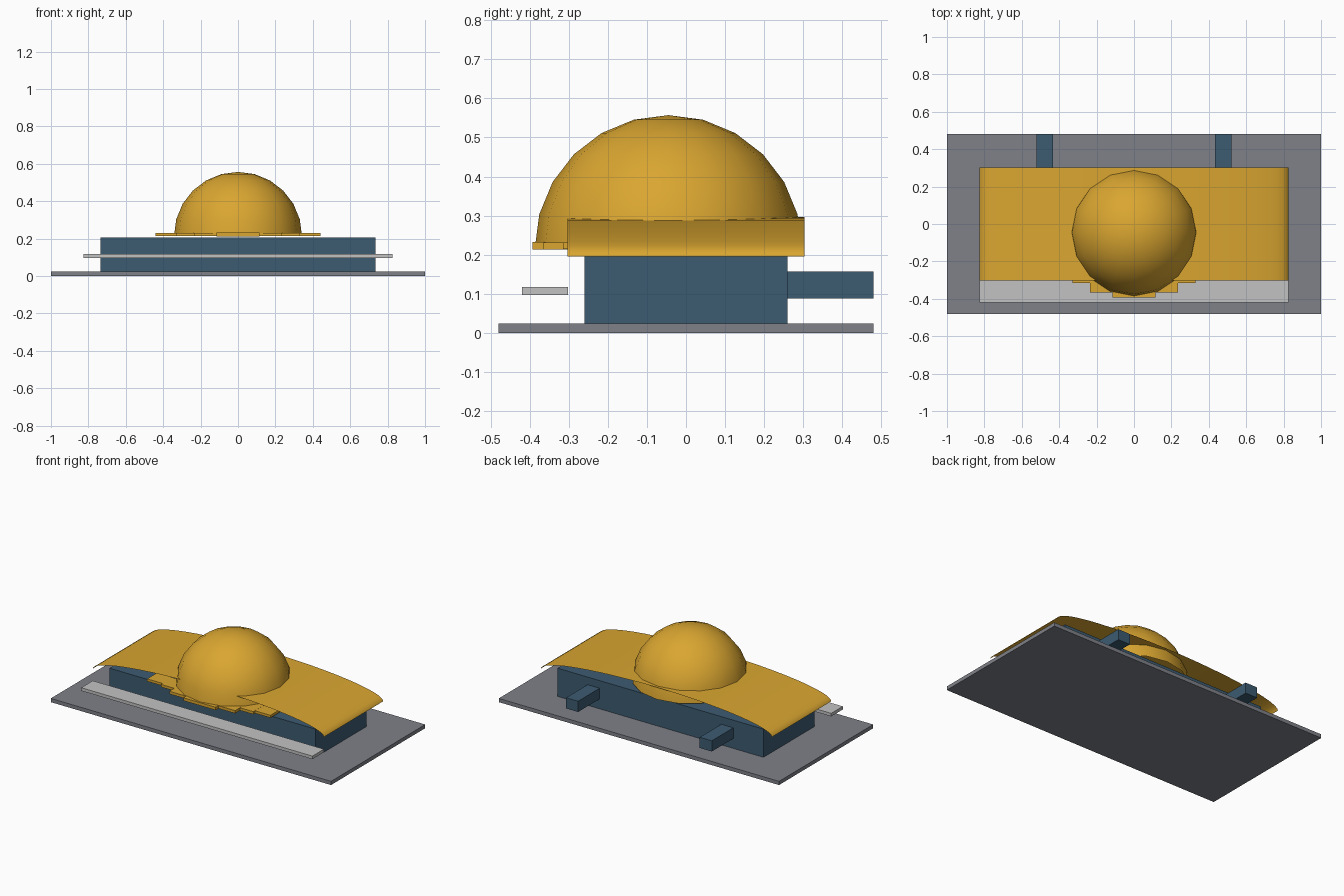
import bpy, bmesh, math
from mathutils import Vector

cube = bpy.data.objects.get("Cube")
if cube:
    bpy.data.objects.remove(cube, do_unlink=True)


def material(name, rgb):
    m = bpy.data.materials.new(name)
    m.use_nodes = True
    colour = (*rgb, 1)
    m.diffuse_color = colour
    m.node_tree.nodes["Principled BSDF"].inputs["Base Color"].default_value = colour
    return m


GOLD = material("golden yellow", (0.70, 0.38, 0.03))
BLUE = material("slate blue", (0.045, 0.105, 0.165))
GREY = material("mid grey", (0.21, 0.22, 0.25))
PALE = material("pale grey", (0.54, 0.54, 0.55))


def add_object(name, bm, mat, smooth=False):
    bmesh.ops.recalc_face_normals(bm, faces=bm.faces)
    mesh = bpy.data.meshes.new(name)
    for f in bm.faces:
        f.smooth = smooth
    bm.to_mesh(mesh)
    bm.free()
    mesh.materials.append(mat)
    obj = bpy.data.objects.new(name, mesh)
    bpy.context.collection.objects.link(obj)
    return obj


def box(name, lo, hi, mat):
    lo, hi = Vector(lo), Vector(hi)
    bm = bmesh.new()
    bmesh.ops.create_cube(bm, size=1)
    bmesh.ops.scale(bm, vec=hi - lo, verts=bm.verts)
    bmesh.ops.translate(bm, vec=(lo + hi) / 2, verts=bm.verts)
    return add_object(name, bm, mat)


# Ground slab, main block and front ledge
box("base_slab", (-1, -0.48, 0), (1, 0.48, 0.024), GREY)
box("main_block", (-0.735, -0.26, 0.024), (0.735, 0.26, 0.206), BLUE)
box("front_ledge", (-0.825, -0.42, 0.097), (0.825, -0.302, 0.117), PALE)

# Pair of rear arms
for side, x in (("right", -0.477), ("left", 0.477)):
    box(side + "_rear_arm", (x - 0.043, 0.26, 0.088), (x + 0.043, 0.48, 0.157), BLUE)

# Thin arched roof sheet, swept front to back
bm = bmesh.new()
STEPS = 24
rows = []
for i in range(STEPS + 1):
    a = math.pi * i / STEPS
    x, z = 0.825 * math.cos(a), 0.195 + 0.101 * math.sin(a)
    rows.append([bm.verts.new((x, y, z)) for y in (-0.303, 0.303)])
for (a, b), (c, d) in zip(rows, rows[1:]):
    bm.faces.new((a, b, d, c))
roof = add_object("arched_roof", bm, GOLD, True)
# Keep the sheet facing upward
if roof.data.polygons[STEPS // 2].normal.z < 0:
    roof.data.flip_normals()

# Half-sphere dome
bm = bmesh.new()
bmesh.ops.create_uvsphere(bm, u_segments=16, v_segments=12, radius=0.342)
bmesh.ops.delete(bm, geom=[v for v in bm.verts if v.co.z < -0.01], context="VERTS")
bmesh.ops.translate(bm, vec=(0, -0.045, 0.215), verts=bm.verts)
add_object("dome", bm, GOLD, True)

# Stepped front awning under the dome
awning = ((0.115, -0.393), (0.235, -0.365), (0.33, -0.315), (0.44, -0.298))
for n, (half, front) in enumerate(awning):
    top = 0.232 - n * 0.0005
    box(f"awning_step_{n + 1}", (-half, front, 0.213 + n * 0.0005), (half, -0.2, top), GOLD)
